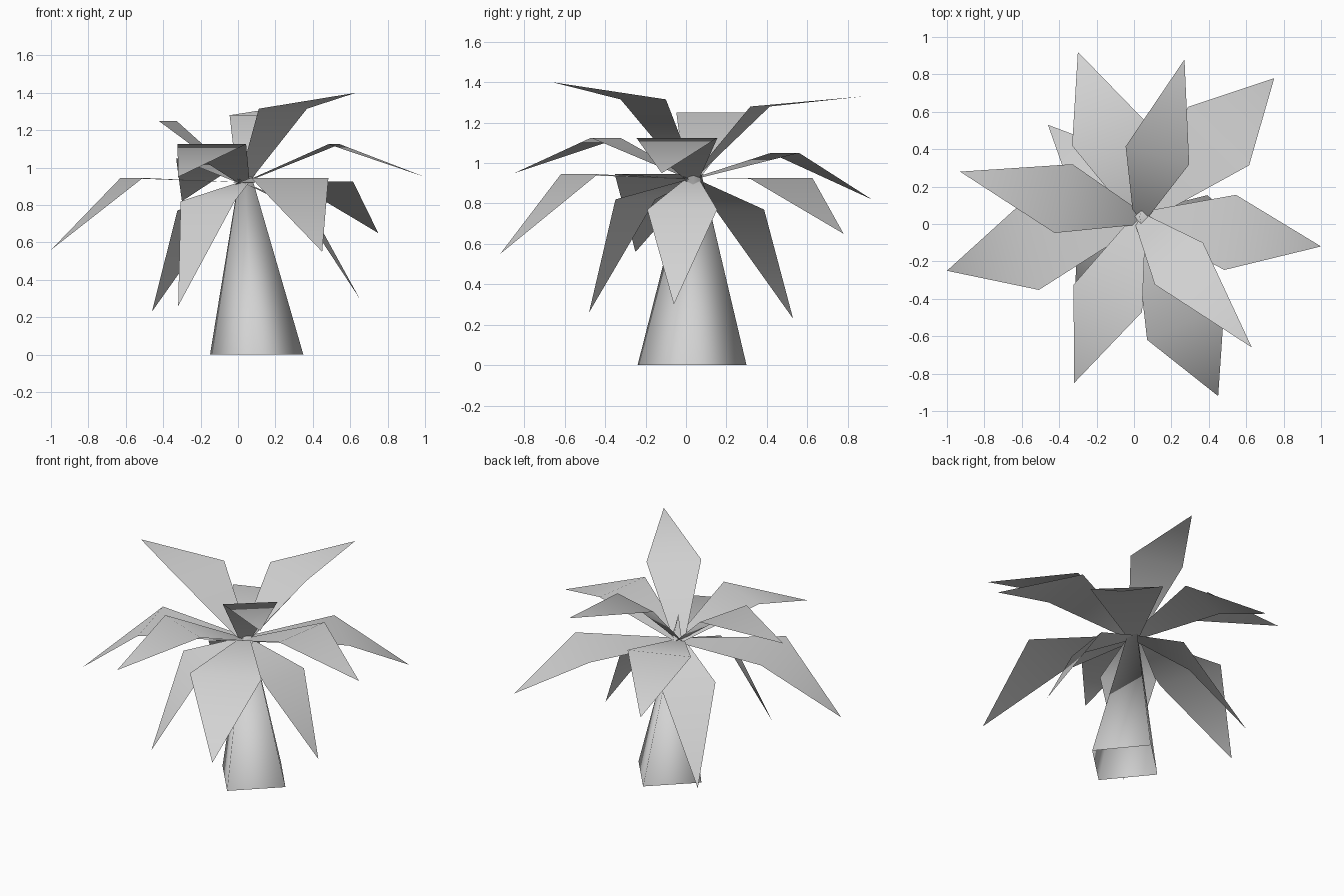
import bpy
from math import cos, sin, pi
from mathutils import Vector

# Remove the default cube
cube = bpy.data.objects.get("Cube")
if cube:
    bpy.data.objects.remove(cube, do_unlink=True)

# Single plain material
grey = bpy.data.materials.new("light_grey")
grey.use_nodes = True
colour = (0.65, 0.65, 0.65, 1)
grey.diffuse_color = colour
grey.node_tree.nodes["Principled BSDF"].inputs["Base Color"].default_value = colour


def make_object(name, verts, faces):
    """Create a smooth shaded mesh object from points and faces."""
    mesh = bpy.data.meshes.new(name)
    mesh.from_pydata(verts, [], faces)
    mesh.materials.append(grey)
    for poly in mesh.polygons:
        poly.use_smooth = True
    obj = bpy.data.objects.new(name, mesh)
    bpy.context.collection.objects.link(obj)
    return obj


CROWN = Vector((0.03, 0.03, 0.92))


def make_leaf(name, tip, reach, height):
    """Bent leaf: narrow root, wide fold at the given reach and height, pointed tip."""
    tip = Vector(tip)
    along = (tip - CROWN)
    along.z = 0
    along.normalize()
    across = Vector((-along.y, along.x, 0))
    fold = CROWN + along * reach
    fold.z = height
    half_width = 0.11 + 0.19 * reach
    root = across * 0.035
    wide = across * half_width
    verts = [CROWN - root, fold - wide, fold + wide, CROWN + root, tip]
    make_object(name, verts, [(0, 1, 2, 3), (1, 4, 2)])


# Trunk: leaning four-sided spire, open underneath
base_centre = Vector((0.10, 0.03, 0))
base_ring = []
for i in range(4):
    angle = i * pi / 2 - 0.06
    base_ring.append(base_centre + Vector((0.25 * cos(angle), 0.27 * sin(angle), 0)))
apex = Vector((0.03, 0.04, 1.10))
sides = [(i, (i + 1) % 4, 4) for i in range(4)]
make_object("trunk", base_ring + [apex], sides)

# Leaves: tip position, fold reach, fold height
leaves = {
    "upper_leaf": [
        ((0.63, -0.66, 1.40), 0.32, 1.315),
        ((-0.93, 0.28, 1.25), 0.42, 1.25),
        ((0.27, 0.88, 1.33), 0.35, 1.28),
    ],
    "middle_leaf": [
        ((1.00, -0.12, 0.95), 0.49, 1.125),
        ((-0.32, -0.85, 0.95), 0.46, 1.125),
        ((-0.30, 0.92, 0.82), 0.49, 1.05),
    ],
    "drooping_leaf": [
        ((0.45, -0.92, 0.55), 0.61, 0.945),
        ((-1.00, -0.25, 0.56), 0.62, 0.945),
        ((0.75, 0.78, 0.65), 0.61, 0.925),
    ],
    "lower_leaf": [
        ((-0.32, -0.48, 0.26), 0.34, 0.82),
        ((-0.46, 0.53, 0.23), 0.33, 0.77),
        ((0.65, -0.06, 0.30), 0.34, 0.77),
    ],
}
for tier, specs in leaves.items():
    for number, (tip, reach, height) in enumerate(specs, 1):
        make_leaf(f"{tier}_{number}", tip, reach, height)
